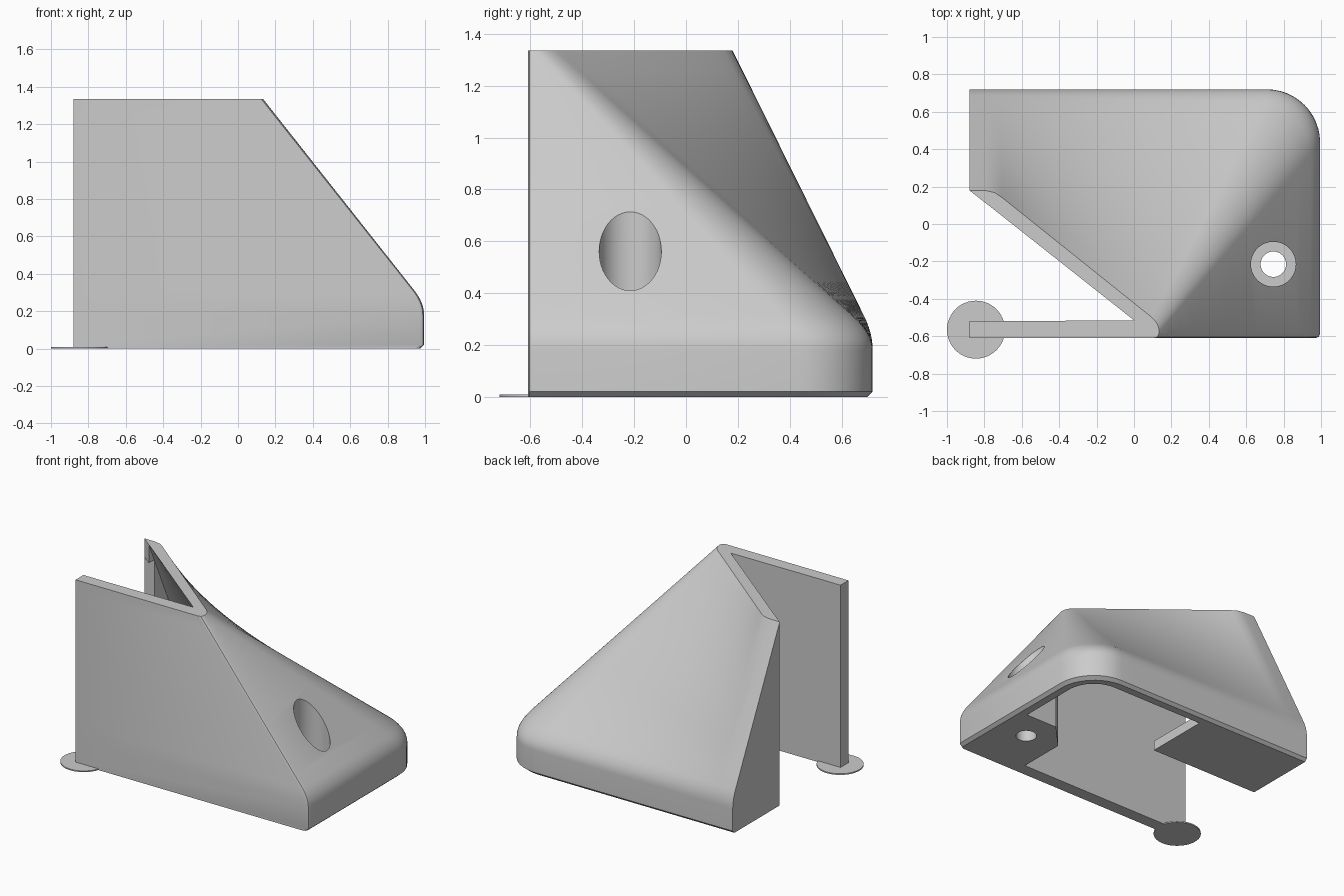
import bpy, bmesh, math

if "Cube" in bpy.data.objects:
    bpy.data.objects.remove(bpy.data.objects["Cube"])

H = 1.335            # total height
X0, X1, Y0, Y1 = -0.88, 0.995, -0.61, 0.72

grey = bpy.data.materials.new("grey_plastic")
grey.diffuse_color = (0.6, 0.6, 0.6, 1)
grey.use_nodes = True
grey.node_tree.nodes["Principled BSDF"].inputs["Base Color"].default_value = grey.diffuse_color


def loft(name, rings, mat=grey):
    """Closed solid skinned through rings of equal point count."""
    bm = bmesh.new()
    vs = [[bm.verts.new(p) for p in r] for r in rings]
    n = len(rings[0])
    for a, b in zip(vs, vs[1:]):
        for i in range(n):
            j = (i + 1) % n
            bm.faces.new((a[i], a[j], b[j], b[i]))
    bm.faces.new(vs[0][::-1])
    bm.faces.new(vs[-1])
    bmesh.ops.recalc_face_normals(bm, faces=bm.faces)
    me = bpy.data.meshes.new(name)
    bm.to_mesh(me)
    bm.free()
    ob = bpy.data.objects.new(name, me)
    bpy.context.collection.objects.link(ob)
    me.materials.append(mat)
    return ob


def prism(name, pts, z0, z1):
    return loft(name, [[(x, y, z) for x, y in pts] for z in (z0, z1)])


def disc(cx, cy, r, n=48):
    return [(cx + r * math.cos(2 * math.pi * i / n),
             cy + r * math.sin(2 * math.pi * i / n)) for i in range(n)]


def cut(ob, cutter):
    m = ob.modifiers.new("cut", 'BOOLEAN')
    m.operation, m.solver, m.object = 'DIFFERENCE', 'EXACT', cutter
    bpy.context.view_layer.objects.active = ob
    bpy.ops.object.modifier_apply(modifier=m.name)
    bpy.data.objects.remove(cutter)


def mix(a, b, t):
    return tuple(p + (q - p) * t for p, q in zip(a, b))


def outline(pairs_start, arc, top_arc, back, top_back, pairs_end):
    """Matching base and top outlines: corner, rounded corner, back edge, end."""
    base = [p[0] for p in pairs_start]
    top = [p[1] for p in pairs_start]
    cx, cy, r = arc
    for i in range(13):
        t = i / 12
        a = t * math.pi / 2
        base.append((cx + r * math.cos(a), cy + r * math.sin(a)))
        p, c, q = top_arc
        top.append(mix(mix(p, c, t), mix(c, q, t), t))
    for i in range(1, 17):
        base.append(mix(base[len(pairs_start) + 12], back, i / 16))
        top.append(mix(top_arc[2], top_back, i / 16))
    return base + [p[0] for p in pairs_end], top + [p[1] for p in pairs_end]


# Outer body: rounded base blending into the small angled top
base, top = outline(
    [((X0, Y0), (X0, Y0)), ((X1 - .025, Y0), (.105, Y0)),
     ((X1 - .007, Y0 + .007), (.124, Y0 + .006)), ((X1, Y0 + .025), (.133, Y0 + .022))],
    (X1 - .285, Y1 - .285, .285), ((.134, -.58), (.137, -.535), (.09, -.495)),
    (-.70, Y1), (-.71, .145),
    [((-.74, Y1), (-.745, .168)), ((-.79, Y1), (-.79, .178)), ((X0, Y1), (X0, .18))])
ZB = 0.245


def ruled(b, t, k):
    return mix((*b, ZB), (*t, H), k)


rings = [[(X0 + (x - X0) * .988, Y0 + (y - Y0) * .985, 0) for x, y in base],
         [(x, y, .02) for x, y in base]]
for i in range(7):                       # soft shoulder
    s = i / 6
    rings.append([mix(mix((*b, .18), (*b, ZB), s),
                      mix((*b, ZB), ruled(b, t, .06), s), s) for b, t in zip(base, top)])
for i in range(1, 15):                   # ruled slope
    k = .06 + .94 * i / 14
    rings.append([ruled(b, t, k) for b, t in zip(base, top)])
body = loft("corner_cover", rings)

# Hollow inside
ib, it = outline(
    [((-.80, -.52), (-.80, -.52)), ((.915, -.52), (-.002, -.515))],
    (X1 - .285, Y1 - .285, .21), ((-.003, -.514), (-.004, -.512), (-.006, -.51)),
    (-.76, .645), (-.77, .094), [((-.80, .645), (-.80, .117))])
cavity = loft("cavity", [[(*p, -.1) for p in ib]] +
              [[mix((*b, .2), (*t, H), i / 14) for b, t in zip(ib, it)] for i in range(15)] +
              [[(*p, H + .1) for p in it]])
# Keep the screw block and the floor plate
cut(cavity, prism("screw_block", [(.5, -.7), (1.1, -.7), (1.1, 0), (.67, 0), (.5, -.18)], -.3, 1.6))
cut(cavity, prism("floor_plate", [(-1, .18), (-.02, .18), (-.02, .9), (-1, .9)], 0, .07))
cut(cavity, prism("under_plate", [(-1, .18), (-.02, .18), (-.02, .9), (-1, .9)], -.3, .01))
cut(body, cavity)

# Open left side
cut(body, prism("v_slot", [(-.98, -.52), (.0, -.515), (-.88, .18), (-.98, .18)], -.1, H + .1))
cut(body, prism("end_opening", [(-1, -.519), (-.79, -.519), (-.79, .18), (-1, .18)], -.1, 1.2))

# Countersunk screw hole
cut(body, prism("head_recess", disc(.745, -.215, .12), .2, 1.6))
cut(body, prism("screw_hole", disc(.745, -.215, .068), -.1, .3))

# Thin round foot pad
pad = prism("foot_pad", disc(-.845, -.565, .155), 0, .009)

for ob in (body, pad):
    bpy.ops.object.select_all(action='DESELECT')
    ob.select_set(True)
    bpy.context.view_layer.objects.active = ob
    bpy.ops.object.shade_smooth_by_angle(angle=math.radians(28))
